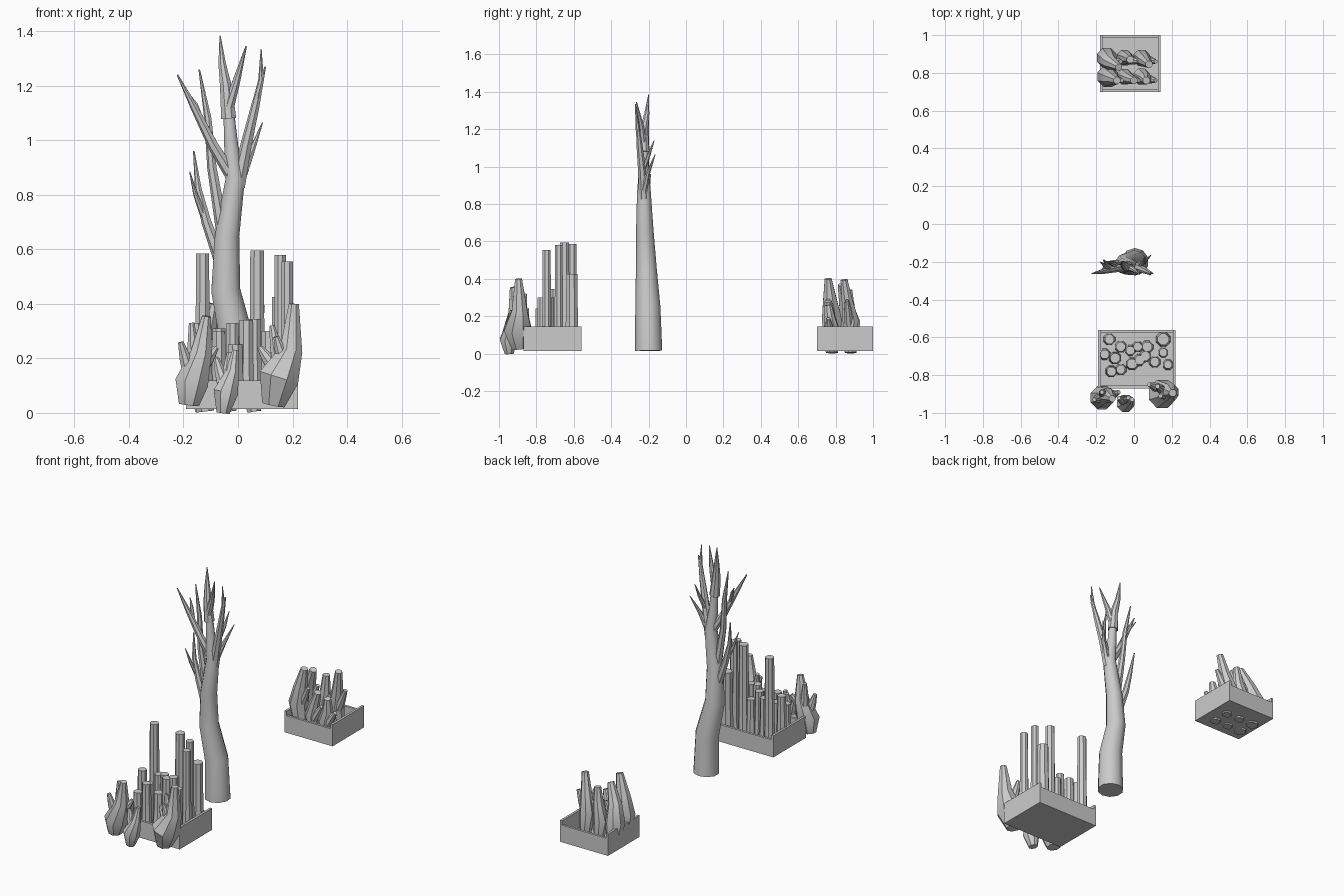
import bpy
import bmesh
import math
from mathutils import Vector

old = bpy.data.objects.get("Cube")
if old:
    bpy.data.objects.remove(old, do_unlink=True)

GREY = (0.6, 0.6, 0.6, 1)
material = bpy.data.materials.new("plain grey")
material.use_nodes = True
material.diffuse_color = GREY
for node in material.node_tree.nodes:
    if node.type == "BSDF_PRINCIPLED":
        node.inputs["Base Color"].default_value = GREY


def finish(name, bm, smooth=True):
    """Turn a bmesh into a named object with the shared material."""
    bmesh.ops.recalc_face_normals(bm, faces=bm.faces)
    mesh = bpy.data.meshes.new(name)
    bm.to_mesh(mesh)
    bm.free()
    mesh.materials.append(material)
    if smooth:
        for polygon in mesh.polygons:
            polygon.use_smooth = True
        mesh.set_sharp_from_angle(angle=math.radians(40))
    obj = bpy.data.objects.new(name, mesh)
    bpy.context.collection.objects.link(obj)
    return obj


def add_tube(bm, path, sides=8):
    """Sweep a ring along (x, y, z, radius) stations and cap both ends."""
    points = [Vector(station[:3]) for station in path]
    rings = []
    for i, station in enumerate(path):
        ahead = points[min(i + 1, len(points) - 1)]
        behind = points[max(i - 1, 0)]
        turn = Vector((0, 0, 1)).rotation_difference(ahead - behind)
        ring = []
        for k in range(sides):
            angle = math.tau * (k + 0.5) / sides
            offset = Vector((math.cos(angle), math.sin(angle), 0)) * station[3]
            ring.append(bm.verts.new(points[i] + turn @ offset))
        rings.append(ring)
    for low, high in zip(rings, rings[1:]):
        for k in range(sides):
            n = (k + 1) % sides
            bm.faces.new((low[k], low[n], high[n], high[k]))
    bm.faces.new(rings[0][::-1])
    bm.faces.new(rings[-1])


def tubes(name, paths, sides=8):
    bm = bmesh.new()
    for path in paths:
        add_tube(bm, path, sides)
    return finish(name, bm)


def add_block(bm, x0, x1, y0, y1, z0, z1):
    made = bmesh.ops.create_cube(bm, size=1)["verts"]
    for v in made:
        v.co.x = x1 if v.co.x > 0 else x0
        v.co.y = y1 if v.co.y > 0 else y0
        v.co.z = z1 if v.co.z > 0 else z0


def planter(name, x0, x1, y0, y1):
    """Open tray: tall side walls, slightly lower front and back walls."""
    bottom, low, high, wall = 0.015, 0.118, 0.145, 0.014
    bm = bmesh.new()
    add_block(bm, x0 + wall, x1 - wall, y0 + wall, y1 - wall, bottom, 0.04)
    for a, b in ((x0, x0 + wall), (x1 - wall, x1)):
        add_block(bm, a, b, y0, y1, bottom, high)
    for a, b in ((y0, y0 + wall), (y1 - wall, y1)):
        add_block(bm, x0 + wall, x1 - wall, a, b, bottom, low)
    return finish(name, bm, smooth=False)


planter("front_planter", -0.19, 0.22, -0.87, -0.56)
planter("back_planter", -0.18, 0.14, 0.7, 1)

# Straight stems in the front planter: x, y, top, radius
stems = [
    (-.13, -.61, .585, .026), (.07, -.65, .595, .027), (.155, -.68, .58, .022),
    (.18, -.745, .555, .023), (.155, -.61, .425, .032), (-.155, -.69, .33, .025),
    (-.07, -.65, .31, .026), (-.02, -.67, .33, .024), (.03, -.72, .34, .026),
    (.06, -.7, .345, .026), (.11, -.73, .3, .025), (-.12, -.78, .24, .026),
    (-.07, -.77, .3, .025), (-.01, -.74, .25, .028), (-.1, -.71, .27, .027),
    (.02, -.65, .28, .024),
]
tubes("planter_stems", [
    [(x, y, .03, r * 1.3), (x, y, .12, r * 1.15), (x, y, top * .6, r * 1.05), (x, y, top, r)]
    for x, y, top, r in stems])


def swollen_plant(name, base, belly, shoulder, tip, shoots=()):
    """Bulbous bent stem with short side shoots given as (start, end)."""
    paths = [[base, belly, shoulder, tip]]
    for start, end in shoots:
        middle = [(a + b) / 2 for a, b in zip(start, end)]
        paths.append([(*start, .027), (*middle, .022), (*end, .011)])
    return tubes(name, paths)


# Three swollen plants in front of the planter
swollen_plant(
    "large_swollen_plant",
    (.13, -.89, .03, .045), (.15, -.9, .13, .08), (.195, -.89, .23, .045), (.205, -.895, .4, .02),
    [((.13, -.87, .17), (.08, -.85, .24)), ((.15, -.88, .18), (.125, -.86, .32)),
     ((.17, -.9, .18), (.14, -.91, .28))])
swollen_plant(
    "medium_swollen_plant",
    (-.18, -.915, .03, .04), (-.17, -.92, .11, .066), (-.135, -.91, .22, .042), (-.115, -.925, .355, .018),
    [((-.18, -.92, .15), (-.21, -.93, .26)), ((-.16, -.9, .16), (-.17, -.89, .33)),
     ((-.13, -.91, .17), (-.08, -.89, .24))])
swollen_plant(
    "small_swollen_plant",
    (-.055, -.945, 0, .026), (-.045, -.95, .075, .049), (-.02, -.94, .15, .026), (-.01, -.93, .23, .012),
    [((-.05, -.94, .1), (-.08, -.92, .2)), ((-.04, -.94, .1), (-.03, -.92, .22))])

# Bent bottle-shaped trunks in the back planter: base x, base y, tip x, tip y, height, radius
bent_trunks = [
    (-.12, .78, -.09, .76, .4, .058), (-.125, .88, -.08, .83, .37, .056),
    (-.03, .78, .0, .76, .28, .044), (-.03, .88, -.02, .87, .34, .044),
    (.06, .78, .065, .76, .26, .046), (.06, .88, .08, .845, .395, .046),
]
for number, (x, y, tx, ty, top, r) in enumerate(bent_trunks, 1):
    swollen_plant(
        f"bent_trunk_{number}",
        (x, y, .005, r * .6), (x - .02, y, top * .45, r), (x, (y + ty) / 2, top * .7, r * .7),
        (tx, ty, top, .02),
        [((x, y - .01, top * .4), (x + .055, y - .02, top * .72))])

# Leaning main trunk of the tree
tubes("tree_trunk", [[
    (.005, -.2, .015, .073), (.0, -.204, .25, .067), (-.045, -.212, .45, .056),
    (-.04, -.22, .65, .047), (-.01, -.225, .86, .037), (-.025, -.225, .98, .027),
    (-.032, -.225, 1.08, .022)]], sides=10)

# Upper crown piece sits as a collar on the trunk top
tubes("tree_crown", [
    [(-.034, -.225, 1.08, .03), (-.045, -.225, 1.2, .023), (-.058, -.21, 1.28, .015), (-.066, -.2, 1.385, .002)],
    [(-.035, -.23, 1.12, .022), (-.005, -.24, 1.22, .015), (.03, -.265, 1.345, .003)],
])

# Tapering branches
tubes("tree_branches", [
    [(-.01, -.225, .85, .025), (-.09, -.235, .98, .02), (-.16, -.25, 1.12, .014), (-.222, -.262, 1.24, .003)],
    [(-.13, -.24, 1.06, .012), (-.155, -.22, 1.13, .009), (-.18, -.2, 1.17, .002)],
    [(-.055, -.22, .66, .025), (-.095, -.22, .9, .018), (-.11, -.21, 1.08, .014), (-.142, -.2, 1.26, .003)],
    [(.0, -.225, .83, .028), (.03, -.235, .98, .022), (.065, -.25, 1.13, .016), (.1, -.262, 1.27, .003)],
    [(.06, -.25, 1.12, .013), (.085, -.26, 1.22, .011), (.085, -.27, 1.335, .002)],
    [(.015, -.225, .87, .019), (.05, -.205, .96, .012), (.09, -.165, 1.065, .002)],
    [(.03, -.23, .98, .014), (.05, -.2, 1.06, .01), (.06, -.17, 1.14, .002)],
    [(-.06, -.215, .55, .026), (-.115, -.21, .7, .019), (-.145, -.21, .82, .013), (-.162, -.19, .96, .003)],
    [(-.125, -.21, .72, .013), (-.155, -.23, .8, .009), (-.177, -.25, .885, .002)],
], sides=7)
